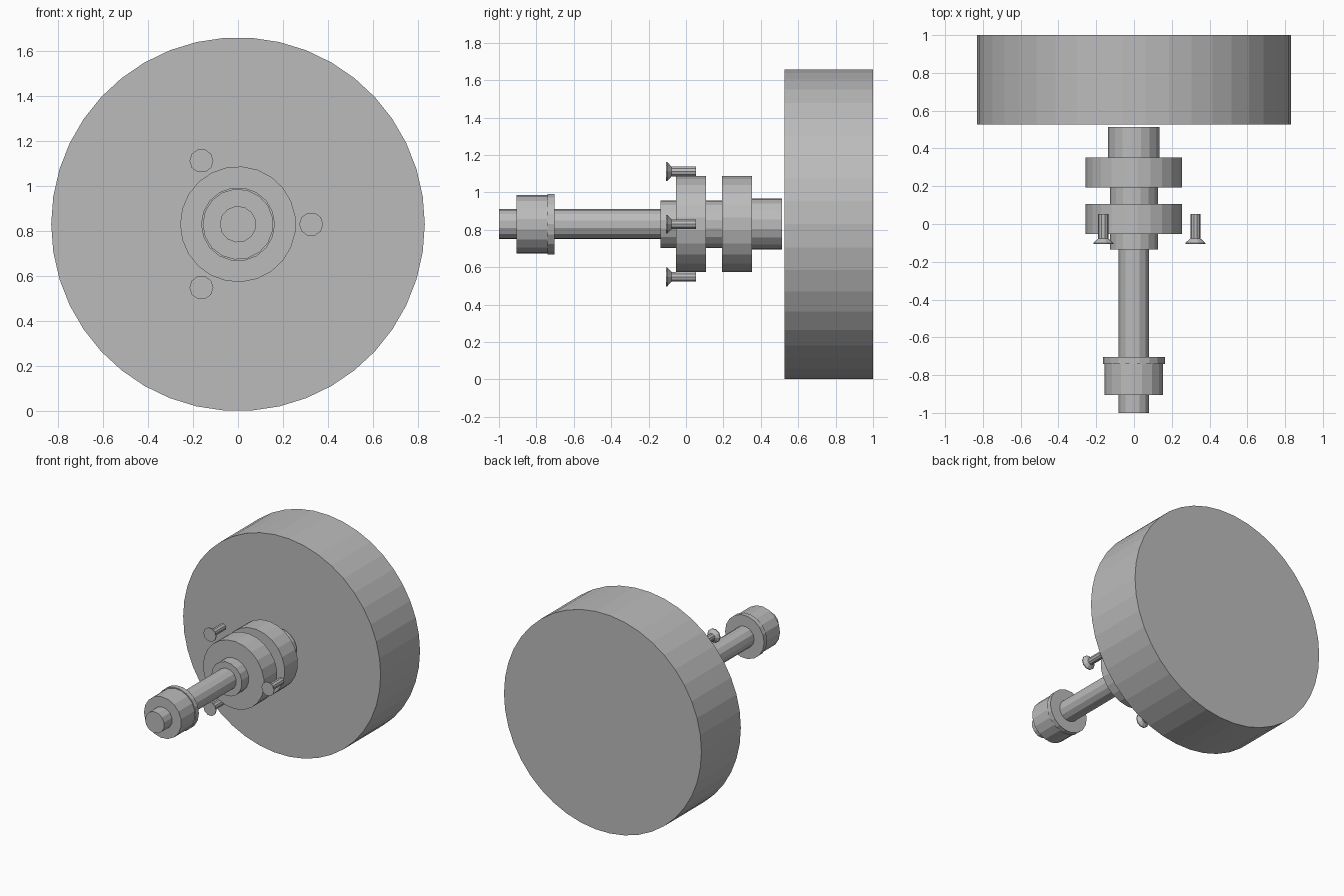
import bpy, bmesh
from math import cos, sin, pi, radians

cube = bpy.data.objects.get("Cube")
if cube:
    bpy.data.objects.remove(cube, do_unlink=True)

AXIS_Z = 0.83

grey = bpy.data.materials.new("plain_grey")
grey.use_nodes = True
colour = (0.5, 0.5, 0.5, 1)
grey.diffuse_color = colour
grey.node_tree.nodes["Principled BSDF"].inputs["Base Color"].default_value = colour


def turned(name, profile, sides, x=0.0, z=0.0):
    """Solid turned about the y direction from (y, radius) steps."""
    bm = bmesh.new()
    rings = []
    for y, r in profile:
        angles = [pi + 2 * pi * i / sides for i in range(sides)]
        rings.append([bm.verts.new((r * cos(a), y, r * sin(a))) for a in angles])
    for a, b in zip(rings, rings[1:]):
        for i in range(sides):
            j = (i + 1) % sides
            bm.faces.new((a[i], a[j], b[j], b[i]))
    bm.faces.new(rings[0])
    bm.faces.new(rings[-1])
    bmesh.ops.recalc_face_normals(bm, faces=bm.faces)
    mesh = bpy.data.meshes.new(name)
    bm.to_mesh(mesh)
    bm.free()
    mesh.materials.append(grey)
    obj = bpy.data.objects.new(name, mesh)
    obj.location = (x, 0, AXIS_Z + z)
    bpy.context.collection.objects.link(obj)
    return obj


# Large wheel and the shaft that carries it
turned("wheel", [(0.527, 0.83), (1.0, 0.83)], 42)
turned("shaft", [(-1.0, 0.081), (0.48, 0.081)], 13)

# Hub, rear collar and the two bearing rings
turned("hub", [(-0.135, 0.128), (0.36, 0.128)], 17)
turned("rear_collar", [(0.34, 0.137), (0.513, 0.137)], 17)
turned("front_bearing", [(-0.053, 0.257), (0.107, 0.257)], 23)
turned("rear_bearing", [(0.193, 0.257), (0.353, 0.257)], 23)

# Flanged bushing near the front end
turned("bushing", [(-0.905, 0.157), (-0.72, 0.157)], 17)
turned("bushing_flange", [(-0.74, 0.164), (-0.703, 0.164)], 18)

# Three countersunk screws around the axis
screw = [(-0.107, 0.053), (-0.1, 0.053), (-0.077, 0.027), (0.053, 0.027)]
for k in range(3):
    a = radians(120 * k)
    turned(f"screw_{k + 1}", screw, 10, 0.325 * cos(a), 0.325 * sin(a))
